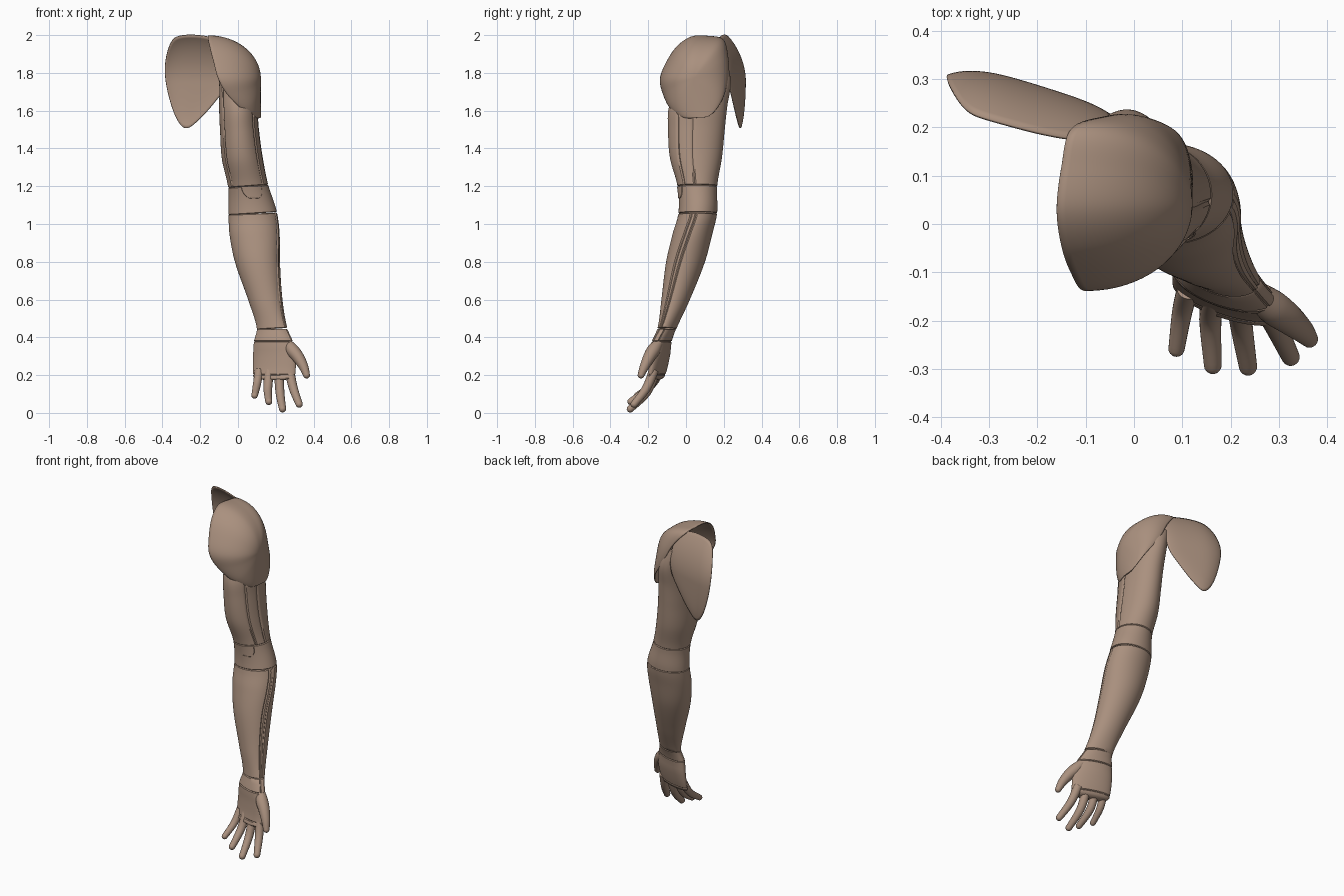
import bpy, math
from math import sin, cos, pi, radians, sqrt
from mathutils import Vector

if "Cube" in bpy.data.objects:
    bpy.data.objects.remove(bpy.data.objects["Cube"])

skin = bpy.data.materials.new("skin_tan")
skin.diffuse_color = (0.40, 0.28, 0.21, 1)
skin.use_nodes = True
skin.node_tree.nodes["Principled BSDF"].inputs["Base Color"].default_value = skin.diffuse_color

# z, xmin, xmax, ymin, ymax, tilt of the arm's oval cross-section
ARM = [
    (1.88, -.12, .00, .08, .215, 0), (1.75, -.10, .07, -.03, .237, 0),
    (1.62, -.10, .10, -.09, .218, 0), (1.50, -.095, .11, -.095, .205, 0),
    (1.35, -.085, .13, -.085, .19, 0), (1.20, -.052, .16, -.045, .165, 0),
    (1.06, -.05, .205, -.04, .165, 0), (.95, -.045, .22, -.07, .14, -3),
    (.80, -.015, .222, -.105, .10, -10), (.60, .055, .235, -.13, .02, -15),
    (.45, .10, .26, -.15, -.05, -18), (.38, .085, .29, -.18, -.075, -18),
    (.30, .08, .308, -.19, -.085, -18), (.20, .08, .303, -.205, -.11, -18),
    (.16, .085, .303, -.23, -.135, -18)]


def build(name, verts, faces, thickness=0):
    me = bpy.data.meshes.new(name)
    me.from_pydata(verts, [], faces)
    ob = bpy.data.objects.new(name, me)
    bpy.context.collection.objects.link(ob)
    me.materials.append(skin)
    bpy.ops.object.select_all(action='DESELECT')
    ob.select_set(True)
    bpy.context.view_layer.objects.active = ob
    bpy.ops.object.mode_set(mode='EDIT')
    bpy.ops.mesh.select_all(action='SELECT')
    bpy.ops.mesh.normals_make_consistent(inside=False)
    bpy.ops.object.mode_set(mode='OBJECT')
    bpy.ops.object.shade_smooth_by_angle(angle=radians(35))
    if thickness:
        m = ob.modifiers.new("shell", 'SOLIDIFY')
        m.thickness, m.offset = thickness, 0
    return ob


def skin_rings(name, rings, cap=(False, False), thickness=0):
    n = len(rings[0])
    verts = [v for r in rings for v in r]
    faces = [(i * n + j, i * n + (j + 1) % n, (i + 1) * n + (j + 1) % n, (i + 1) * n + j)
             for i in range(len(rings) - 1) for j in range(n)]
    if cap[0]:
        faces.append(tuple(range(n)))
    if cap[1]:
        faces.append(tuple(range(len(verts) - n, len(verts))))
    return build(name, verts, faces, thickness)


def spline(pts, steps, closed=False):
    """Smooth curve through points of any dimension."""
    n, out = len(pts), []
    get = (lambda i: pts[i % n]) if closed else (lambda i: pts[min(max(i, 0), n - 1)])
    for i in range(n if closed else n - 1):
        for k in range(steps):
            t = k / steps
            out.append([.5 * (2 * b + (c - a) * t + (2 * a - 5 * b + 4 * c - d) * t * t
                              + (3 * b - a - 3 * c + d) * t ** 3)
                        for a, b, c, d in zip(get(i - 1), get(i), get(i + 1), get(i + 2))])
    return out if closed else out + [list(pts[-1])]


def section(z):
    z = min(max(z, ARM[-1][0]), ARM[0][0])
    i = next(k for k in range(len(ARM) - 1) if z >= ARM[k + 1][0])

    def slope(k, c):
        p, q = ARM[max(k - 1, 0)], ARM[min(k + 1, len(ARM) - 1)]
        return (q[c] - p[c]) / (q[0] - p[0])
    A, B = ARM[i], ARM[i + 1]
    h = B[0] - A[0]
    t = (z - A[0]) / h
    return [(2 * t**3 - 3 * t**2 + 1) * A[c] + (t**3 - 2 * t**2 + t) * h * slope(i, c)
            + (3 * t**2 - 2 * t**3) * B[c] + (t**3 - t**2) * h * slope(i + 1, c)
            for c in range(1, 6)]


def surf(th, z, off=0, scale=1):
    x0, x1, y0, y1, tilt = section(z)
    hx, hy, r = (x1 - x0) / 2, (y1 - y0) / 2, radians(tilt)
    s, d = hx * hx + hy * hy, (hx * hx - hy * hy) / cos(2 * r)
    a, b = sqrt((s + d) / 2), sqrt(max((s - d) / 2, .028 ** 2))
    u, v = (a * scale + off) * cos(th), (b * scale + off) * sin(th)
    return ((x0 + x1) / 2 + u * cos(r) - v * sin(r), (y0 + y1) / 2 + u * sin(r) + v * cos(r), z)


def segment(name, top, bottom, grooves=(), tilt=0, closed=False):
    """Arm section with pinched ends and lengthwise seam grooves."""
    N = 96
    cuts = {round(g / 360 * N) % N for g in grooves}
    k = max(3, int((top - bottom) / .02))
    levels = [(top, -.005, 1)]
    levels += [(top - .004 - (top - bottom - .008) * i / k, 0, 1) for i in range(k + 1)]
    levels += [(bottom, -.005, 1)]
    if closed:
        levels[-1:] = [(bottom - .016 * sin(a), 0, .25 + .75 * cos(a))
                       for a in (.3, .6, .9, 1.2, 1.5)]
    rings = []
    for z, off, sc in levels:
        ring = []
        for j in range(N):
            th = 2 * pi * j / N
            cut = -.005 if j in cuts else 0
            x, y, z1 = surf(th, z, off + cut, sc)
            ring.append((x, y, z1 + tilt * cos(th)))
        rings.append(ring)
    skin_rings(name, rings, (False, closed))


def tube(name, path, n=20):
    """Tapered finger with a rounded tip; path holds x, y, z, radius."""
    pts = spline(path, 6)
    ax = [Vector(p[:3]) for p in pts]
    rows = []
    for i, p in enumerate(pts):
        t = (ax[min(i + 1, len(ax) - 1)] - ax[max(i - 1, 0)]).normalized()
        rows.append((ax[i], t, p[3]))
    c, t, r = rows[-1]
    rows += [(c + t * r * sin(a), t, r * cos(a)) for a in (.3, .6, .9, 1.2, 1.45)]
    rings = []
    for c, t, r in rows:
        u = t.cross(Vector((0, 1, 0))).normalized()
        v = t.cross(u)
        rings.append([c + r * (u * cos(2 * pi * j / n) + v * sin(2 * pi * j / n)) for j in range(n)])
    skin_rings(name, rings, (True, True))


# shoulder cap: domed disc facing sideways
edge = spline([(-.16, .03, 1.99), (-.15, -.045, 1.94), (-.13, -.10, 1.86), (-.105, -.135, 1.77),
               (-.06, -.12, 1.69), (.02, -.08, 1.61), (.085, -.02, 1.568), (.115, .05, 1.563),
               (.115, .125, 1.575), (.08, .19, 1.66), (0, .222, 1.78), (-.06, .22, 1.89),
               (-.13, .195, 1.975), (-.15, .12, 1.993)], 8, True)
rings = []
for k in range(25):
    s = sin(max(k, .2) / 24 * pi / 2)
    rings.append([(x + (.118 - x) * sqrt(max(0, 1 - s * s)), .04 + (y - .04) * s, 1.77 + (z - 1.77) * s)
                  for x, y, z in edge])
skin_rings("shoulder_cap", rings, (True, False), .006)

# shoulder blade: thin curved plate whose top curls forward
edge = spline([(-.30, 1.997), (-.355, 1.96), (-.385, 1.85), (-.378, 1.73), (-.335, 1.58), (-.28, 1.508),
               (-.21, 1.55), (-.12, 1.65), (-.06, 1.74), (-.05, 1.86), (-.09, 1.96), (-.18, 1.995)], 6, True)
rings = []
for k in range(17):
    s = max(k, .2) / 16
    ring = []
    for ex, ez in edge:
        x, z = -.23 + (ex + .23) * s, 1.77 + (ez - 1.77) * s
        y = .32 - .165 * (x + .3 + sqrt((x + .3) ** 2 + .003))
        y -= (1.4 if z > 1.75 else .15) * (z - 1.75) ** 2
        ring.append((x, y - .01 * s ** 6, z))
    rings.append(ring)
skin_rings("shoulder_blade", rings, (True, False), .006)

# arm sections from shoulder to knuckles
segment("upper_arm", 1.86, 1.20, (-143, -40, -7), .008)
segment("elbow_band", 1.20, 1.055, (), .008)
segment("forearm", 1.055, .445, (-17, -4), .005)
segment("wrist_band", .445, .378, (-20, 20))
segment("palm", .378, .203)
segment("knuckles", .203, .19, (), 0, True)

# rounded tab below the biceps
rings = []
for i in range(9):
    q = i / 8
    w = .58 * sqrt(max(.002, 1 - q ** 2.2))
    z = 1.198 - .068 * q
    rings.append([surf(-1.40 + w * (j / 8 - 1), z, .003 if 0 < j < 16 and i < 8 else -.003)
                  for j in range(17)])
verts = [v for r in rings for v in r]
build("elbow_tab", verts, [(i * 17 + j, i * 17 + j + 1, i * 17 + j + 18, i * 17 + j + 17)
                           for i in range(8) for j in range(16)])

# fingers: base, middle and tip
for name, b, m, t, r in [
        ("little_finger", (.112, -.135, .225), (.100, -.180, .15), (.088, -.258, .092), .021),
        ("ring_finger", (.165, -.150, .225), (.158, -.198, .13), (.163, -.292, .060), .023),
        ("middle_finger", (.217, -.160, .225), (.222, -.208, .11), (.236, -.295, .021), .0235),
        ("index_finger", (.272, -.170, .225), (.293, -.210, .13), (.324, -.275, .046), .0235)]:
    tube(name, [b + (r * 1.1,), m + (r,), t + (r * .8,)])
tube("thumb", [(.262, -.145, .37, .024), (.285, -.170, .335, .035), (.318, -.195, .295, .032),
               (.347, -.220, .245, .025), (.363, -.238, .200, .018)])
